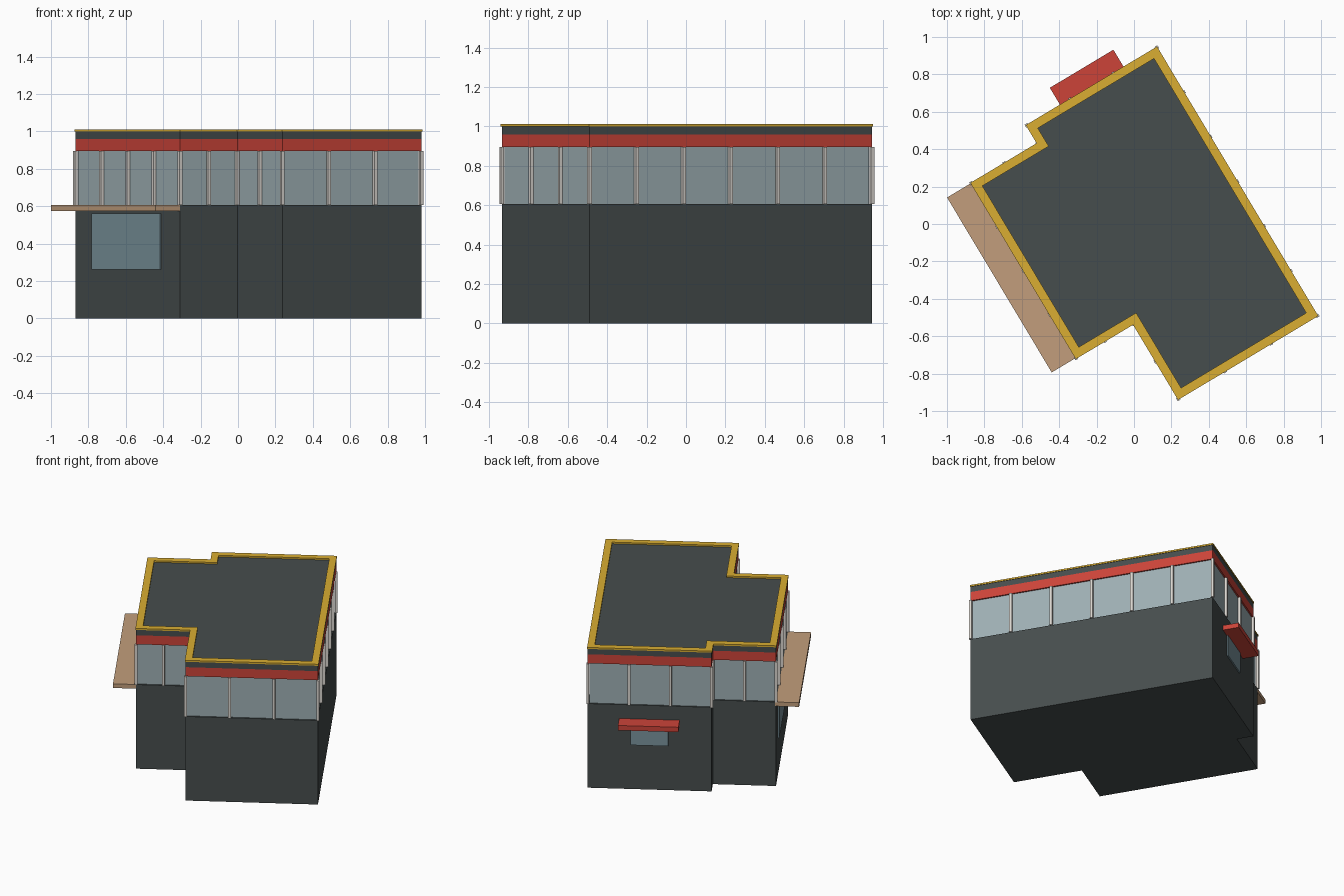
import bpy, bmesh, math
from mathutils import Vector, Matrix

cube = bpy.data.objects.get("Cube")
if cube:
    bpy.data.objects.remove(cube, do_unlink=True)

TURN = Matrix.Rotation(math.radians(30.9), 4, 'Z')


def material(name, srgb):
    lin = [((c / 255 + 0.055) / 1.055) ** 2.4 for c in srgb] + [1]
    m = bpy.data.materials.new(name)
    m.use_nodes = True
    m.diffuse_color = lin
    m.node_tree.nodes["Principled BSDF"].inputs["Base Color"].default_value = lin
    return m


charcoal = material("charcoal", (70, 77, 77))
glass = material("pale glass", (158, 175, 180))
dark_glass = material("dark glass", (122, 147, 156))
red = material("red", (204, 68, 57))
gold = material("gold", (218, 174, 50))
tan = material("tan", (194, 158, 124))
frame = material("light frame", (218, 213, 207))


def offset(poly, d):
    """Move every edge of a right-angled counter-clockwise outline inward by d."""
    out = []
    for i, p in enumerate(poly):
        a = (p - poly[i - 1]).normalized()
        b = (poly[(i + 1) % len(poly)] - p).normalized()
        out.append(p + d * Vector((-a.y - b.y, a.x + b.x)))
    return out


def rect(u0, u1, v0, v1):
    return [Vector(c) for c in ((u0, v0), (u1, v0), (u1, v1), (u0, v1))]


def add_prism(bm, poly, z0, z1, hole=None):
    """Upright prism from an outline, optionally a ring around a hole outline."""
    n = len(poly)

    def loop(pts, z):
        return [bm.verts.new((p.x, p.y, z)) for p in pts]

    lo, hi = loop(poly, z0), loop(poly, z1)
    if hole:
        hlo, hhi = loop(hole, z0), loop(hole, z1)
    else:
        bm.faces.new(hi)
        bm.faces.new(lo[::-1])
    for i in range(n):
        j = (i + 1) % n
        bm.faces.new((lo[i], lo[j], hi[j], hi[i]))
        if hole:
            bm.faces.new((hhi[i], hhi[j], hlo[j], hlo[i]))
            bm.faces.new((hi[i], hi[j], hhi[j], hhi[i]))
            bm.faces.new((lo[j], lo[i], hlo[i], hlo[j]))


def finish(bm, name, mat):
    bm.transform(TURN)
    bmesh.ops.recalc_face_normals(bm, faces=bm.faces)
    me = bpy.data.meshes.new(name)
    bm.to_mesh(me)
    bm.free()
    me.materials.append(mat)
    ob = bpy.data.objects.new(name, me)
    bpy.context.collection.objects.link(ob)


def prism(name, mat, poly, z0, z1, hole=None):
    bm = bmesh.new()
    add_prism(bm, poly, z0, z1, hole)
    finish(bm, name, mat)


# Building outline with its two notched corners
E, W = 0.593, -0.638
S, N = -0.928, 0.751
rim = [Vector(c) for c in ((E, S), (E, N), (-0.225, N), (-0.225, 0.638),
                           (W, 0.638), (W, -0.46), (-0.281, -0.46), (-0.281, S))]
walls = offset(rim, 0.004)

# Stacked storeys and bands
FLOOR, HEAD = 0.605, 0.895
prism("lower_walls", charcoal, walls, 0, FLOOR)
prism("window_band", glass, offset(walls, 0.01), FLOOR, HEAD)
prism("red_fascia", red, walls, HEAD, 0.96)
prism("roof_slab", charcoal, walls, 0.96, 1.0)
prism("roof_rim", gold, rim, 1.0, 1.011, offset(rim, 0.047))

# Window posts, evenly spaced along every wall
bm = bmesh.new()
r = 0.009
for i, p in enumerate(walls):
    q = walls[(i + 1) % len(walls)]
    count = math.ceil((q - p).length / 0.3)
    for k in range(count):
        c = p.lerp(q, k / count)
        add_prism(bm, rect(c.x - r, c.x + r, c.y - r, c.y + r), FLOOR, HEAD)
finish(bm, "window_posts", frame)

# Side canopy with the large window under it
prism("side_canopy", tan, rect(-0.785, W + 0.01, -0.455, 0.635), 0.575, FLOOR)
prism("side_window", dark_glass, rect(W - 0.005, W + 0.01, -0.26, 0.45), 0.26, 0.56)

# Back awning with the small window under it
prism("back_awning", red, rect(-0.012, 0.384, N - 0.01, 0.856), 0.47, 0.505)
prism("back_window", dark_glass, rect(0.062, 0.308, N - 0.01, N + 0.005), 0.32, 0.47)
